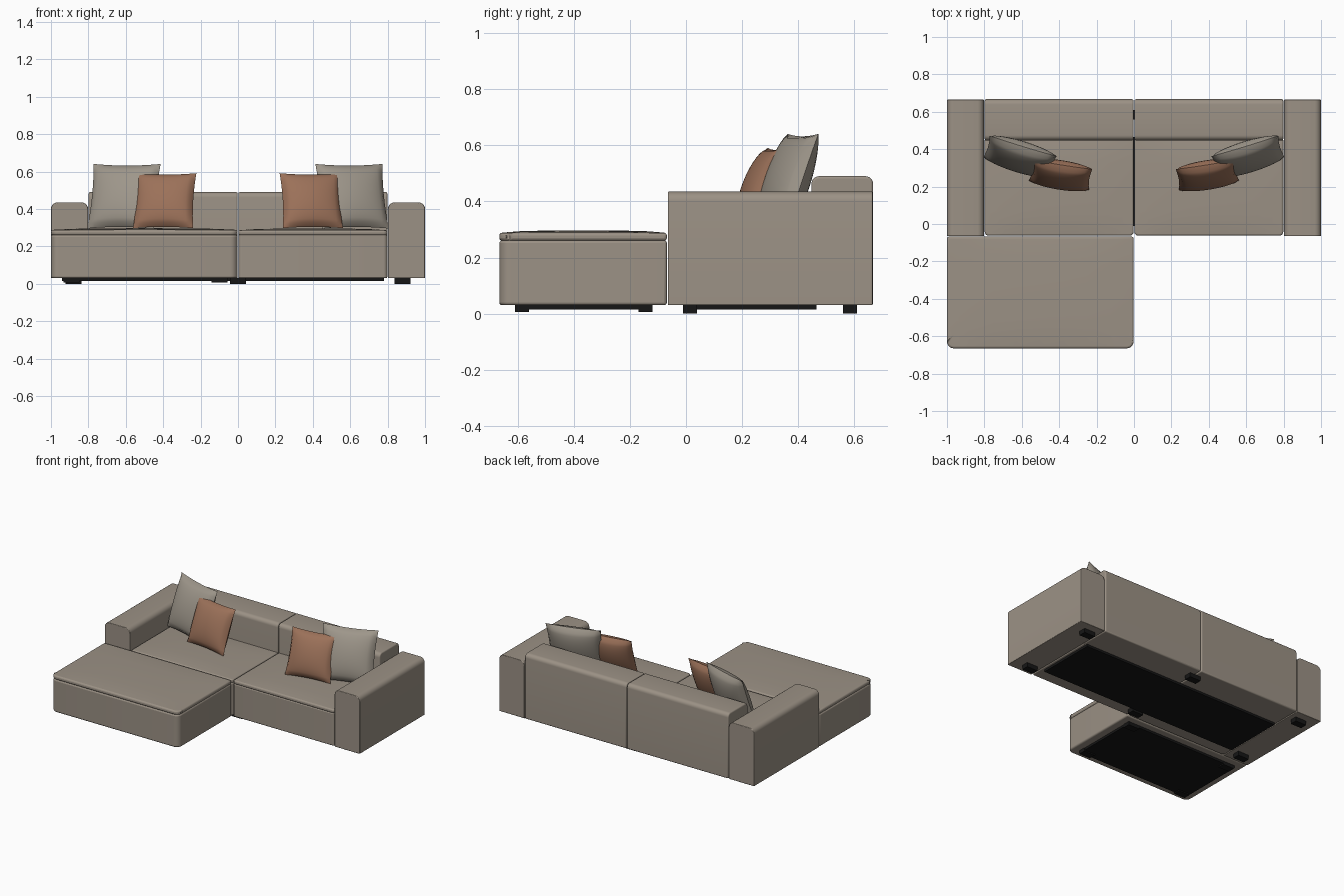
import bpy, bmesh, math
from mathutils import Vector

cube = bpy.data.objects.get("Cube")
if cube:
    bpy.data.objects.remove(cube, do_unlink=True)


def material(name, rgb):
    m = bpy.data.materials.new(name)
    m.use_nodes = True
    col = (*rgb, 1)
    m.diffuse_color = col
    bsdf = next(n for n in m.node_tree.nodes if n.type == 'BSDF_PRINCIPLED')
    bsdf.inputs["Base Color"].default_value = col
    bsdf.inputs["Roughness"].default_value = 0.9
    return m


FABRIC = material("taupe fabric", (0.33, 0.285, 0.235))
GREY = material("grey cushion fabric", (0.34, 0.305, 0.255))
BROWN = material("brown cushion fabric", (0.33, 0.165, 0.1))
BLACK = material("black base", (0.008, 0.008, 0.008))


def finish(name, bm, mat, smooth=True):
    bmesh.ops.recalc_face_normals(bm, faces=bm.faces)
    me = bpy.data.meshes.new(name)
    bm.to_mesh(me)
    bm.free()
    ob = bpy.data.objects.new(name, me)
    bpy.context.collection.objects.link(ob)
    me.materials.append(mat)
    if smooth:
        bpy.ops.object.select_all(action='DESELECT')
        ob.select_set(True)
        bpy.context.view_layer.objects.active = ob
        bpy.ops.object.shade_smooth_by_angle(angle=math.radians(40))
    return ob


def box(name, x, y, z, mat, rule=None, radius=0.0, soft=0.0, crown=0.0):
    """Box between bounds; edges passing rule(mid, dir) get a large radius,
    all the others a soft one, and the top can be domed."""
    lo, hi = Vector((x[0], y[0], z[0])), Vector((x[1], y[1], z[1]))
    mid, half = (lo + hi) / 2, (hi - lo) / 2
    bm = bmesh.new()
    bmesh.ops.create_cube(bm, size=2)
    for v in bm.verts:
        v.co = Vector(a * b for a, b in zip(v.co, half))

    def direction(e):
        return (e.verts[0].co - e.verts[1].co).normalized()

    if crown:
        flat = [e for e in bm.edges if abs(direction(e).z) < 0.5]
        bmesh.ops.subdivide_edges(bm, edges=flat, cuts=7, use_grid_fill=True)
        for v in bm.verts:
            if v.co.z > 0:
                u, w = v.co.x / half.x, v.co.y / half.y
                v.co.z += crown * math.sqrt(max(0, (1 - u * u) * (1 - w * w)))
    if rule:
        picked = [e for e in bm.edges
                  if rule((e.verts[0].co + e.verts[1].co) / 2, direction(e))]
        bmesh.ops.bevel(bm, geom=picked, offset=radius, segments=6,
                        profile=0.5, affect='EDGES', clamp_overlap=True)
    bmesh.ops.translate(bm, verts=bm.verts, vec=mid)
    ob = finish(name, bm, mat, smooth=bool(rule or soft))
    if soft:
        mod = ob.modifiers.new("soft edges", 'BEVEL')
        mod.width = soft
        mod.segments = 3
        mod.limit_method = 'ANGLE'
        mod.angle_limit = math.radians(40)
        mod.use_clamp_overlap = False
    return ob


def front_corner(m, d):
    return abs(d.z) > 0.9 and m.y < 0


def top_long(m, d):
    return m.z > 0 and abs(d.y) > 0.9


def top_wide(m, d):
    return m.z > 0 and abs(d.x) > 0.9


def cushion(name, size, thick, loc, lean, yaw, mat):
    """Pincushion: two bulging grids welded at a slightly concave seam."""
    bm = bmesh.new()
    for side in (1, -1):
        new = bmesh.ops.create_grid(bm, x_segments=18, y_segments=18, size=1)
        for p in new["verts"]:
            u, v = p.co.x, p.co.y
            fu, fv = max(0, 1 - u * u), max(0, 1 - v * v)
            p.co = (size[0] / 2 * u * (1 - 0.05 * fv),
                    size[1] / 2 * v * (1 - 0.05 * fu),
                    side * thick / 2 * (fu * fv) ** 0.45)
    bmesh.ops.remove_doubles(bm, verts=bm.verts, dist=0.0005)
    ob = finish(name, bm, mat)
    ob.location = loc
    ob.rotation_euler = (math.radians(90 - lean), 0, math.radians(yaw))


def foot(name, x, y, low=0.0):
    box(name, (x - 0.043, x + 0.043), (y - 0.025, y + 0.025), (low, 0.032), BLACK)


# Mirrored halves: arm, back, seat and cushions
for s, side in ((1, "left"), (-1, "right")):
    def span(a, b):
        return sorted((s * a, s * b))

    box(side + "_arm", span(0.802, 1), (-0.065, 0.665), (0.03, 0.435), FABRIC,
        top_long, 0.035, 0.004)
    box(side + "_back", span(0.002, 0.798), (0.447, 0.667), (0.03, 0.49), FABRIC,
        top_wide, 0.028, 0.008)
    box(side + "_seat_base", span(0.002, 0.798), (-0.062, 0.455), (0.03, 0.261),
        FABRIC, front_corner, 0.02, 0.006)
    box(side + "_seat_top", span(0.002, 0.798), (-0.062, 0.455), (0.26, 0.286),
        FABRIC, front_corner, 0.02, 0.009, 0.01)
    cushion(side + "_large_cushion", (0.375, 0.365), 0.13,
            (s * 0.61, 0.36, 0.468), 19, s * 17, GREY)
    cushion(side + "_small_cushion", (0.325, 0.315), 0.12,
            (s * 0.392, 0.262, 0.444), 21, s * 9, BROWN)
    for y, end in ((0.015, "front"), (0.585, "back")):
        foot(f"{side}_{end}_foot", s * 0.88, y)

# Ottoman
box("ottoman_base", (-1, -0.002), (-0.665, -0.068), (0.03, 0.261), FABRIC,
    front_corner, 0.04, 0.01)
box("ottoman_top", (-1, -0.002), (-0.665, -0.068), (0.26, 0.288), FABRIC,
    front_corner, 0.04, 0.01, 0.009)

# Dark undersides and remaining feet
box("sofa_underside", (-0.78, 0.78), (0.04, 0.465), (0.014, 0.032), BLACK)
box("ottoman_underside", (-0.94, -0.06), (-0.605, -0.12), (0.014, 0.032), BLACK)
for y, end in ((0.015, "front"), (0.585, "back")):
    foot(f"middle_{end}_foot", 0, y)
for x, side in ((-0.89, "right"), (-0.1, "left")):
    for y, end in ((-0.585, "front"), (-0.145, "back")):
        foot(f"ottoman_{side}_{end}_foot", x, y, 0.006)
